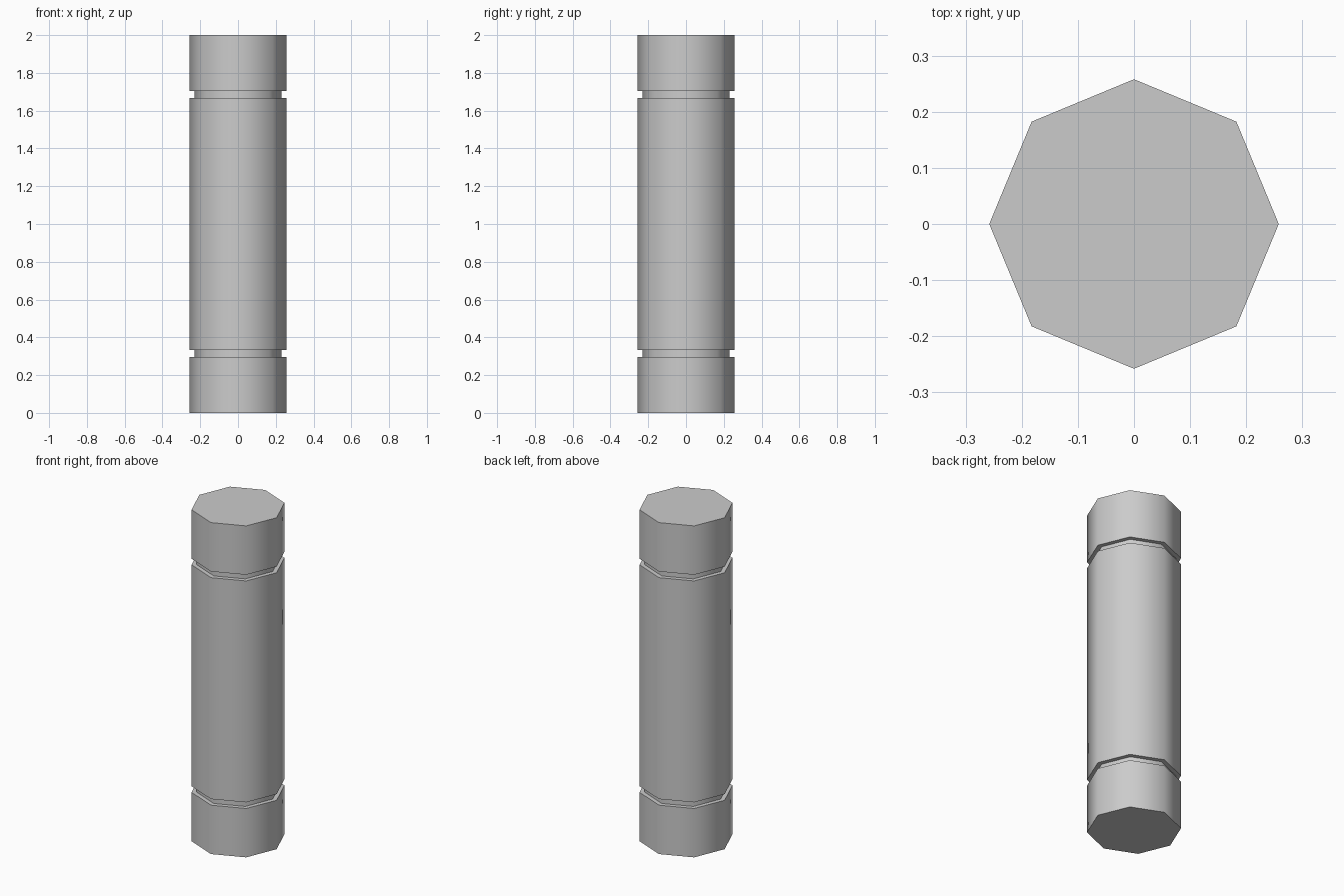
import bpy, bmesh, math

if "Cube" in bpy.data.objects:
    bpy.data.objects.remove(bpy.data.objects["Cube"])

SIDES = 8
R_OUT, R_GROOVE = 0.258, 0.231

# Half profile (radius, height), mirrored about mid-height
half = [(R_OUT, 0.0), (R_OUT, 0.295), (R_GROOVE, 0.295),
        (R_GROOVE, 0.332), (R_OUT, 0.332)]
profile = half + [(r, 2.0 - z) for r, z in reversed(half)]


def lathe(name, profile, sides):
    bm = bmesh.new()
    rings = [[bm.verts.new((r * math.cos(2 * math.pi * i / sides),
                            r * math.sin(2 * math.pi * i / sides), z))
              for i in range(sides)] for r, z in profile]
    for a, b in zip(rings, rings[1:]):
        for i in range(sides):
            j = (i + 1) % sides
            bm.faces.new((a[i], a[j], b[j], b[i]))
    bm.faces.new(rings[0][::-1])
    bm.faces.new(rings[-1])
    bmesh.ops.recalc_face_normals(bm, faces=bm.faces)
    mesh = bpy.data.meshes.new(name)
    bm.to_mesh(mesh)
    bm.free()
    obj = bpy.data.objects.new(name, mesh)
    bpy.context.collection.objects.link(obj)
    return obj


# Octagonal column with two grooves, smooth around the sides
column = lathe("grooved_column", profile, SIDES)
bpy.context.view_layer.objects.active = column
column.select_set(True)
bpy.ops.object.shade_smooth_by_angle(angle=math.radians(60))
